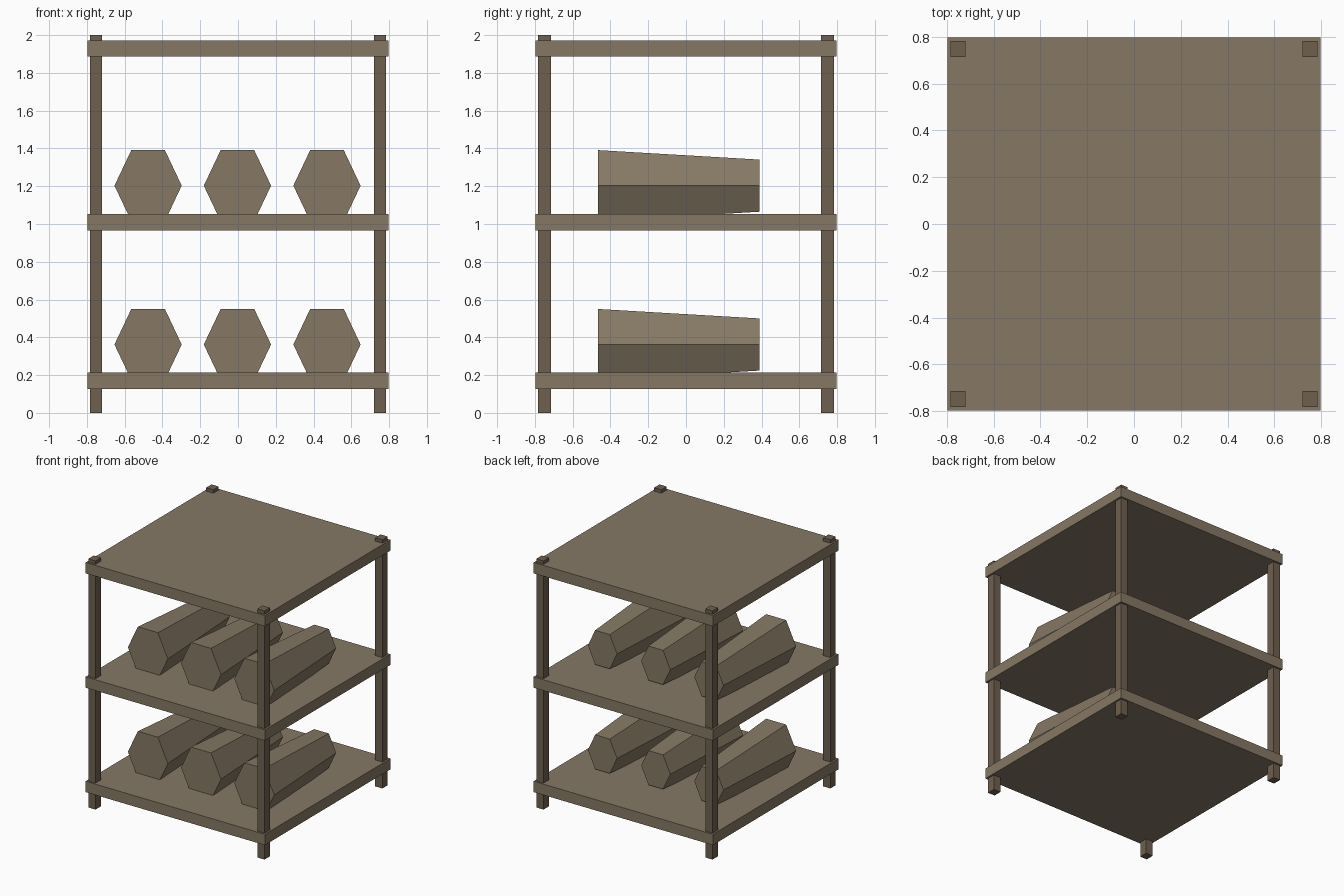
import bpy, bmesh
from math import cos, sin, pi

if "Cube" in bpy.data.objects:
    bpy.data.objects.remove(bpy.data.objects["Cube"])


def material(name, color):
    m = bpy.data.materials.new(name)
    m.diffuse_color = (*color, 1)
    m.use_nodes = True
    m.node_tree.nodes["Principled BSDF"].inputs["Base Color"].default_value = m.diffuse_color
    return m


WOOD = material("wood", (0.24, 0.19, 0.13))
DARK_WOOD = material("dark_wood", (0.156, 0.117, 0.08))


def add_object(name, bm, mat):
    bmesh.ops.recalc_face_normals(bm, faces=bm.faces)
    mesh = bpy.data.meshes.new(name)
    bm.to_mesh(mesh)
    bm.free()
    mesh.materials.append(mat)
    obj = bpy.data.objects.new(name, mesh)
    bpy.context.collection.objects.link(obj)
    return obj


def box(name, center, size, mat):
    bm = bmesh.new()
    bmesh.ops.create_cube(bm, size=1)
    bmesh.ops.scale(bm, vec=size, verts=bm.verts)
    bmesh.ops.translate(bm, vec=center, verts=bm.verts)
    return add_object(name, bm, mat)


def log(name, x, z):
    # Six-sided log, slightly tall, tapering towards the back
    bm = bmesh.new()
    rings = []
    for y, rx, top in ((-0.466, 0.178, 0.188), (0.389, 0.13, 0.138)):
        rz = top / sin(pi / 3)
        rings.append([bm.verts.new((x + rx * cos(i * pi / 3), y, z + rz * sin(i * pi / 3)))
                      for i in range(6)])
    front, back = rings
    bm.faces.new(front)
    bm.faces.new(back[::-1])
    for i in range(6):
        j = (i + 1) % 6
        bm.faces.new((front[i], front[j], back[j], back[i]))
    return add_object(name, bm, WOOD)


# Corner posts
for sx, side in ((-1, "left"), (1, "right")):
    for sy, end in ((-1, "front"), (1, "back")):
        box(f"{end}_{side}_post", (sx * 0.752, sy * 0.749, 1), (0.064, 0.069, 2), DARK_WOOD)

# Three square shelves
for name, z in (("bottom", 0.169), ("middle", 1.009), ("top", 1.929)):
    box(f"{name}_shelf", (0, 0, z), (1.596, 1.596, 0.087), WOOD)

# Rows of three logs sunk slightly into the lower shelves
for row, z in (("lower", 0.362), ("upper", 1.203)):
    for i, x in enumerate((-0.476, -0.003, 0.471)):
        log(f"{row}_log_{i + 1}", x, z)
